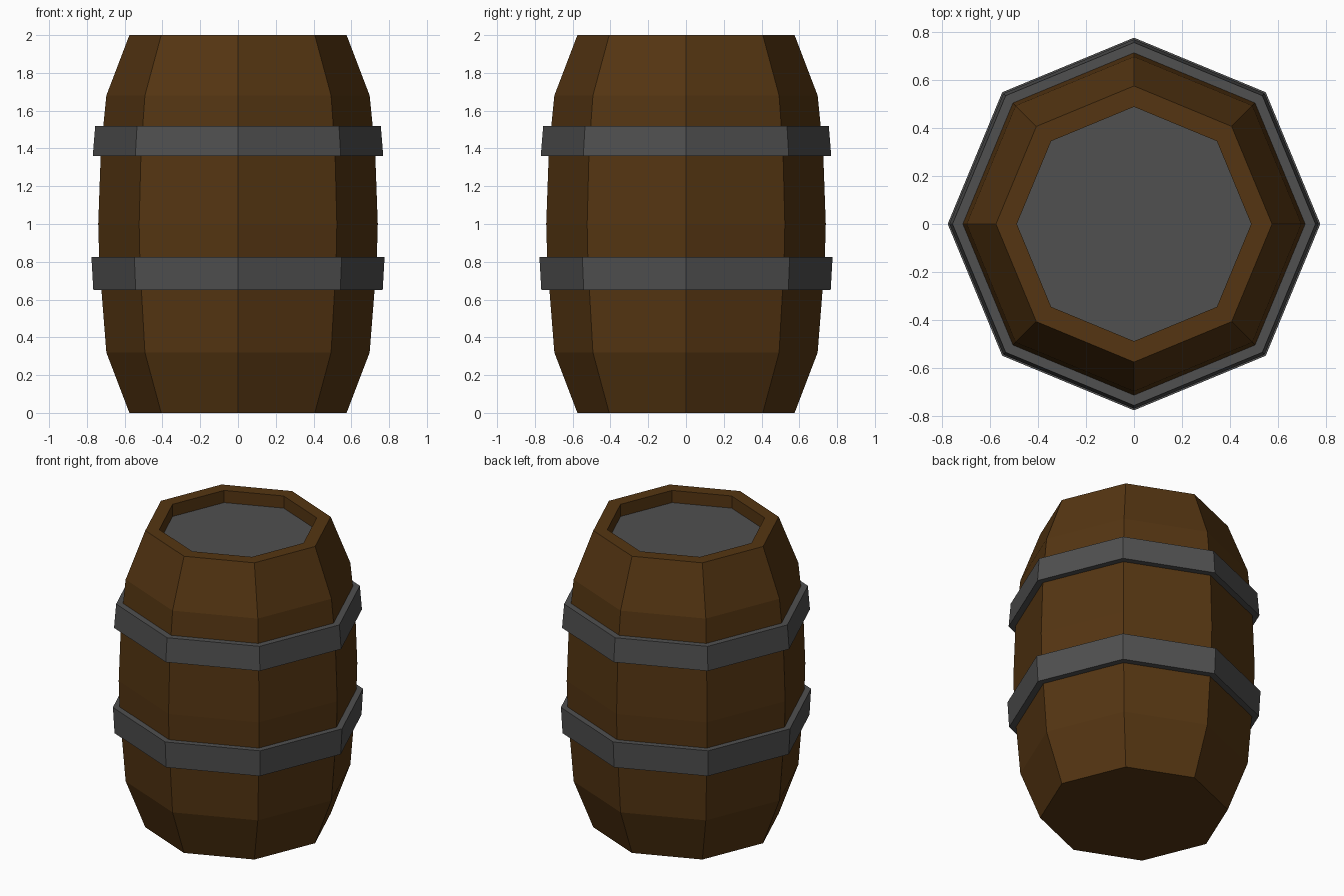
import bpy, bmesh
from math import cos, sin, pi

if "Cube" in bpy.data.objects:
    bpy.data.objects.remove(bpy.data.objects["Cube"])

SIDES = 8


def material(name, rgb):
    m = bpy.data.materials.new(name)
    m.diffuse_color = (*rgb, 1)
    m.use_nodes = True
    m.node_tree.nodes["Principled BSDF"].inputs["Base Color"].default_value = m.diffuse_color
    return m


def lathe(name, profile, mat, closed=False, cap_start=False, cap_end=False):
    """Spin a (radius, z) profile into an eight-sided flat-faced solid."""
    bm = bmesh.new()
    rings = [[bm.verts.new((r * cos(2 * pi * i / SIDES), r * sin(2 * pi * i / SIDES), z))
              for i in range(SIDES)] for r, z in profile]
    pairs = list(zip(rings, rings[1:]))
    if closed:
        pairs.append((rings[-1], rings[0]))
    for a, b in pairs:
        for i in range(SIDES):
            j = (i + 1) % SIDES
            bm.faces.new((a[i], a[j], b[j], b[i]))
    if cap_start:
        bm.faces.new(rings[0][::-1])
    if cap_end:
        bm.faces.new(rings[-1])
    mesh = bpy.data.meshes.new(name)
    bm.to_mesh(mesh)
    bm.free()
    mesh.materials.append(mat)
    obj = bpy.data.objects.new(name, mesh)
    bpy.context.collection.objects.link(obj)
    return obj


wood = material("wood", (0.09, 0.036, 0.006))
iron = material("iron", (0.08, 0.08, 0.08))

# Bulging wooden body with a raised rim and recessed top
body = lathe("barrel_body",
             [(0.575, 0), (0.697, 0.32), (0.723, 0.65), (0.735, 0.82), (0.74, 1.0),
              (0.727, 1.36), (0.713, 1.52), (0.697, 1.68), (0.575, 2.0),
              (0.488, 2.0), (0.488, 1.918)],
             wood, cap_start=True, cap_end=True)

# Grey lid is the floor of the recess
body.data.materials.append(iron)
body.data.polygons[-1].material_index = 1

# Iron hoops following the slope of the staves
for name, z0, r0, z1, r1 in (("lower_hoop", 0.65, 0.766, 0.825, 0.776),
                             ("upper_hoop", 1.36, 0.769, 1.52, 0.756)):
    lathe(name, [(r0, z0), (r1, z1), (r1 - 0.045, z1), (r0 - 0.045, z0)], iron, closed=True)
